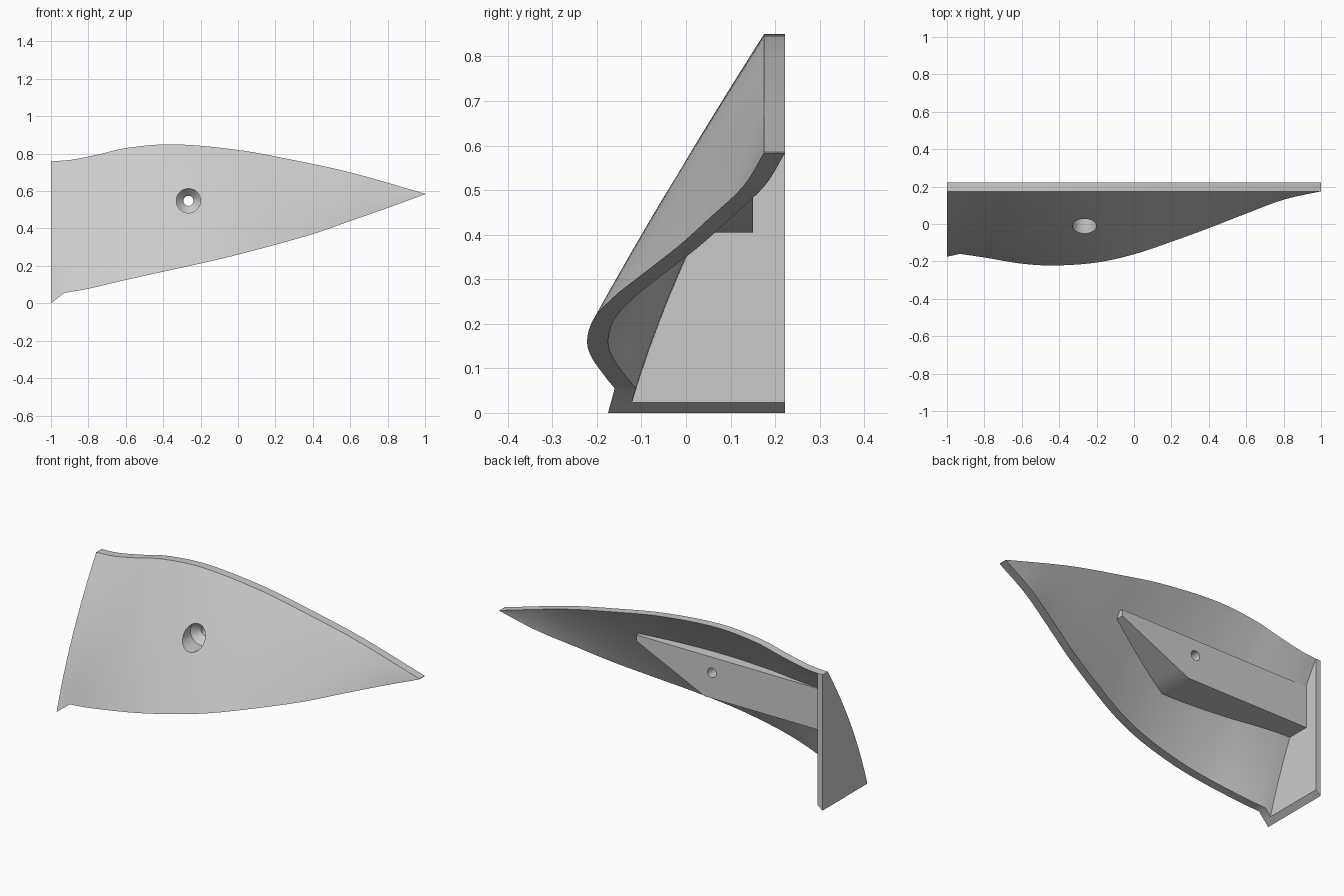
import bpy, bmesh, math

cube = bpy.data.objects.get("Cube")
if cube:
    bpy.data.objects.remove(cube)

grey = bpy.data.materials.new("light_grey")
grey.use_nodes = True
COLOUR = (0.6, 0.6, 0.6, 1)
grey.diffuse_color = COLOUR
grey.node_tree.nodes["Principled BSDF"].inputs["Base Color"].default_value = COLOUR

WALL = 0.047      # wall thickness along y
BACK = 0.222      # rear plane
KINK, INNER = -0.93, -0.97

# Outline curves of the panel: (x, value)
TOP_Z = [(-1, .76), (-.9, .766), (-.75, .795), (-.6, .83), (-.35, .85), (0, .82),
         (.3, .765), (.6, .7), (1, .586)]
LOW_Z = [(-.93, .055), (-.8, .078), (-.6, .125), (-.2, .213), (0, .26), (.4, .37),
         (.6, .44), (.8, .51), (1, .583)]
LOW_Y = [(-.93, -.16), (-.8, -.179), (-.6, -.212), (-.43, -.222), (-.2, -.206), (0, -.162),
         (.2, -.095), (.4, -.022), (.6, .056), (.8, .13), (1, .175)]


def curve(pts, x):
    """Smooth Hermite interpolation through the points."""
    def slope(i):
        a, b = pts[max(i - 1, 0)], pts[min(i + 1, len(pts) - 1)]
        return (b[1] - a[1]) / (b[0] - a[0])
    i = max(k for k in range(len(pts) - 1) if k == 0 or pts[k][0] <= x)
    (x0, y0), (x1, y1) = pts[i], pts[i + 1]
    h = x1 - x0
    t = (x - x0) / h
    return (y0 * (1 + 2 * t) * (1 - t) ** 2 + h * slope(i) * t * (1 - t) ** 2
            + y1 * t * t * (3 - 2 * t) + h * slope(i + 1) * t * t * (t - 1))


def low(pts, x, corner):
    """Lower edge, with a straight flare to the end corner."""
    if x >= KINK:
        return curve(pts, x)
    t = (KINK - x) / (KINK + 1)
    return pts[0][1] * (1 - t) + corner * t


def low_z(x):
    return low(LOW_Z, x, 0)


def top_z(x):
    return curve(TOP_Z, x)


def front_y(x, z):
    """Outer skin: nearly ruled, bulging a little towards the broad end."""
    z0, y0 = low_z(x), low(LOW_Y, x, -.175)
    t = (z - z0) / (top_z(x) - z0)
    bulge = .008 + .024 * max(0, -(x + .5) / .5)
    return y0 + (BACK - WALL - y0) * t - bulge * 4 * t * (1 - t) * min(1, (1 - x) * 2)


def loft(name, stations, rows):
    """Closed solid from stations (x, z low, z high, front rule, back rule)."""
    bm = bmesh.new()
    rings = []
    for x, z0, z1, front, back in stations:
        zs = [z0 + (z1 - z0) * j / rows for j in range(rows + 1)]
        ring = [(x, front(x, z), z) for z in zs] + [(x, back(x, z), z) for z in reversed(zs)]
        rings.append([bm.verts.new(p) for p in ring])
    n = len(rings[0])
    for a, b in zip(rings, rings[1:]):
        for j in range(n):
            k = (j + 1) % n
            bm.faces.new((a[j], b[j], b[k], a[k]))
    for ring in (rings[0], rings[-1]):
        for j in range(rows):
            bm.faces.new((ring[j], ring[j + 1], ring[n - 2 - j], ring[n - 1 - j]))
    bmesh.ops.remove_doubles(bm, verts=bm.verts, dist=1e-5)
    return finish(bm, name)


def finish(bm, name):
    bmesh.ops.recalc_face_normals(bm, faces=bm.faces)
    mesh = bpy.data.meshes.new(name)
    bm.to_mesh(mesh)
    bm.free()
    mesh.materials.append(grey)
    ob = bpy.data.objects.new(name, mesh)
    bpy.context.collection.objects.link(ob)
    return ob


def rear(x, z):
    return BACK


def inner(x, z):
    return front_y(x, z) + WALL


# Curved panel with its end plate in one solid
stations = [(x, low_z(x), top_z(x), front_y, rear) for x in (-1, INNER)]
xs = [INNER, KINK] + [KINK + (1 - KINK) * i / 48 for i in range(1, 49)]
stations += [(x, low_z(x), top_z(x), front_y, inner) for x in xs]
panel = loft("curved_panel", stations, 12)

# Mounting rib behind the panel, tapering to a point
RIB_LOW, RIB_TOP, RIB_BEND, RIB_END = .405, .635, -.22, .2


def rib_low(x):
    return RIB_LOW + (.6 - RIB_LOW) * max(0, (x - RIB_BEND) / (RIB_END - RIB_BEND))


def rib_front(x, z):
    return front_y(x, z) + WALL / 2


rib_xs = [-.985 + (RIB_BEND + .985) * i / 10 for i in range(11)]
rib_xs += [RIB_BEND + (RIB_END - RIB_BEND) * i / 6 for i in range(1, 7)]
rib = loft("mounting_rib", [(x, rib_low(x), RIB_TOP, rib_front, lambda x, z: .15)
                            for x in rib_xs], 4)

# Countersunk screw hole cutter, turned about the y axis
SIDES = 32
bm = bmesh.new()
loops = []
for y, r in ((-.2, .065), (.05, .065), (.09, .027), (.3, .027)):
    loops.append([bm.verts.new((-.265 + r * math.cos(a), y, .548 + r * math.sin(a)))
                  for a in (math.tau * i / SIDES for i in range(SIDES))])
for a, b in zip(loops, loops[1:]):
    for i in range(SIDES):
        k = (i + 1) % SIDES
        bm.faces.new((a[i], a[k], b[k], b[i]))
bm.faces.new(loops[0])
bm.faces.new(loops[-1])
cutter = finish(bm, "hole_cutter")
cutter.hide_render = True

for ob in (panel, rib):
    mod = ob.modifiers.new("screw_hole", "BOOLEAN")
    mod.operation, mod.solver, mod.object = "DIFFERENCE", "EXACT", cutter
    bpy.ops.object.select_all(action="DESELECT")
    ob.select_set(True)
    bpy.context.view_layer.objects.active = ob
    bpy.ops.object.modifier_apply(modifier=mod.name)
    bpy.ops.object.shade_smooth_by_angle(angle=math.radians(30))
bpy.data.objects.remove(cutter)
